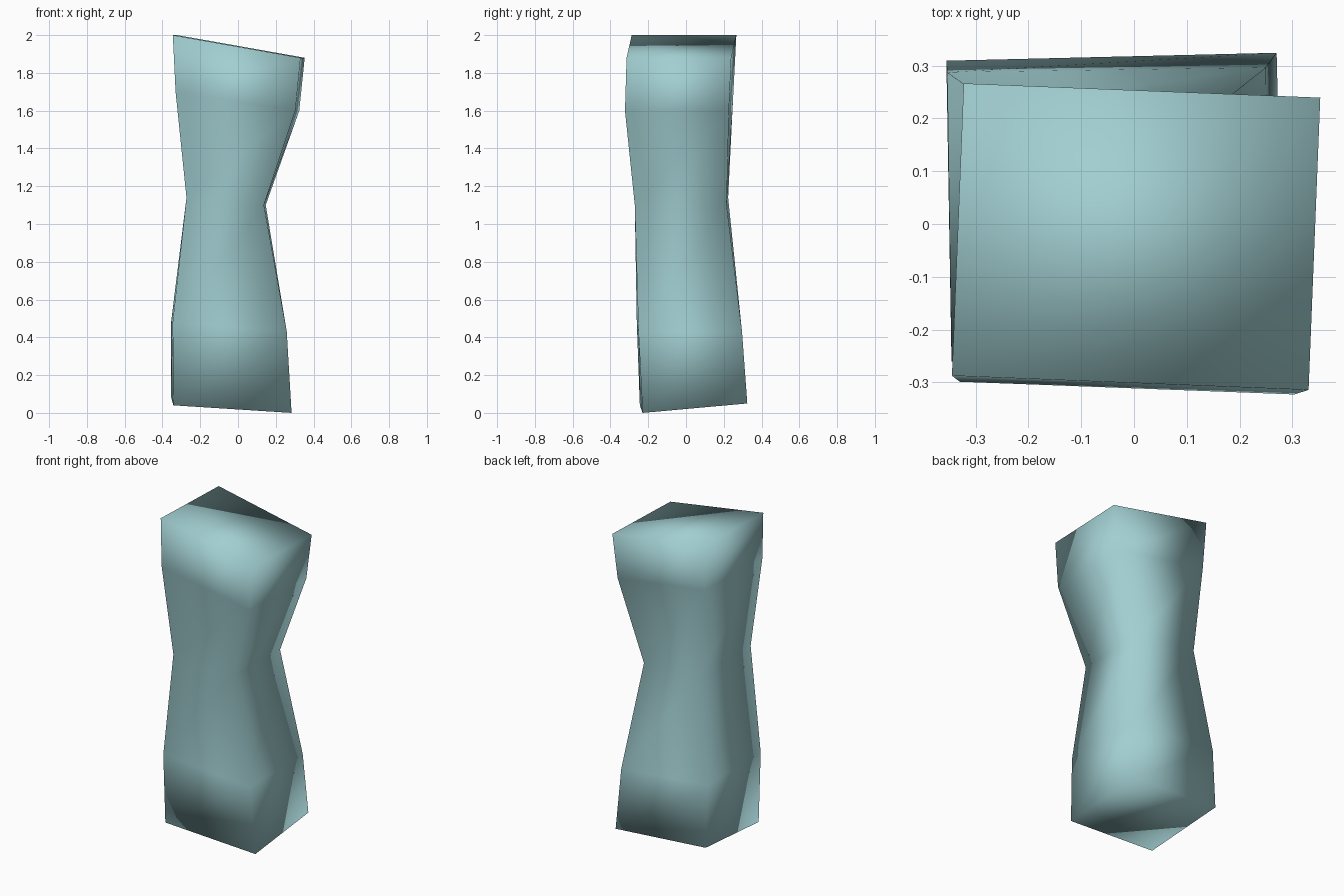
import bpy, bmesh

cube = bpy.data.objects.get("Cube")
if cube:
    bpy.data.objects.remove(cube, do_unlink=True)

# Flat stone colour
stone = bpy.data.materials.new("pale_teal_stone")
stone.use_nodes = True
colour = (0.36, 0.62, 0.64, 1.0)
stone.diffuse_color = colour
stone.node_tree.nodes["Principled BSDF"].inputs["Base Color"].default_value = colour

# Four-sided sections, bottom to top:
# centre (x, y, z), half width, half depth, twist, tilt along x, tilt along y
sections = [
    ((-0.036, 0.040, 0.045), 0.313, 0.277, 0.024, -0.02, 0.025),
    ((-0.048, 0.018, 0.455), 0.302, 0.274, 0.015, -0.025, 0.0),
    ((-0.063, -0.024, 1.12), 0.205, 0.243, -0.02, -0.02, 0.0),
    ((-0.003, -0.036, 1.65), 0.317, 0.275, -0.038, -0.05, 0.0),
    ((0.004, -0.024, 1.94), 0.338, 0.277, -0.04, -0.06, 0.0),
]
corners = [(-1, -1), (1, -1), (1, 1), (-1, 1)]


def add_ring(bm, centre, width, depth, twist, tilt_x, tilt_y):
    cx, cy, cz = centre
    return [bm.verts.new((cx + width * sx - twist * depth * sy,
                          cy + depth * sy + twist * width * sx,
                          cz + tilt_x * sx + tilt_y * sy))
            for sx, sy in corners]


# Pinched pillar skinned through the sections
bm = bmesh.new()
rings = [add_ring(bm, *s) for s in sections]
for low, high in zip(rings, rings[1:]):
    for i in range(4):
        j = (i + 1) % 4
        bm.faces.new((low[i], low[j], high[j], high[i]))

# End caps
bm.faces.new(reversed(rings[0]))
bm.faces.new(rings[-1])

# Soft shading over the whole surface
for face in bm.faces:
    face.smooth = True

mesh = bpy.data.meshes.new("stone_pillar")
bm.to_mesh(mesh)
bm.free()
mesh.materials.append(stone)
pillar = bpy.data.objects.new("stone_pillar", mesh)
bpy.context.collection.objects.link(pillar)
